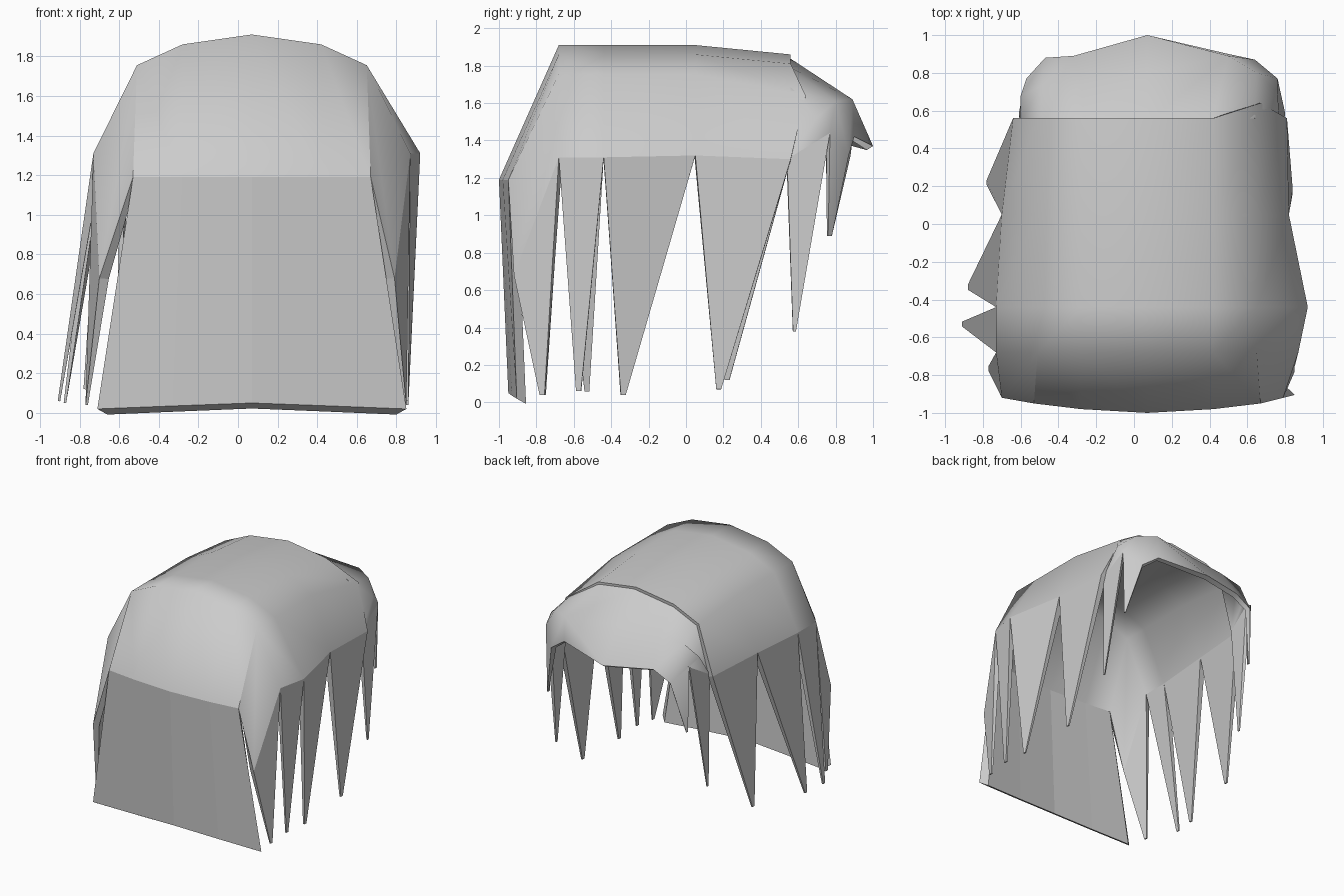
import bpy, bmesh

if "Cube" in bpy.data.objects:
    bpy.data.objects.remove(bpy.data.objects["Cube"])

CX = 0.07  # the hair is built around this x line


def make_part(name, faces, thickness):
    """Mesh from faces given as coordinate lists, welded, thickened inward."""
    bm = bmesh.new()
    for f in faces:
        bm.faces.new([bm.verts.new(p) for p in f])
    bmesh.ops.remove_doubles(bm, verts=bm.verts, dist=0.001)
    bmesh.ops.recalc_face_normals(bm, faces=bm.faces)
    top = max(bm.faces, key=lambda f: f.calc_center_median().z)
    if top.normal.z < 0:
        bmesh.ops.reverse_faces(bm, faces=bm.faces)
    me = bpy.data.meshes.new(name)
    bm.to_mesh(me)
    bm.free()
    ob = bpy.data.objects.new(name, me)
    bpy.context.collection.objects.link(ob)
    # locks get thinner towards their tips, the front panel keeps its thickness
    vg = ob.vertex_groups.new(name="thick")
    for v in me.vertices:
        tip = v.co.z < 0.95 and v.co.y > -0.88
        vg.add([v.index], 0.25 if tip else 1.0, 'REPLACE')
    m = ob.modifiers.new("thickness", 'SOLIDIFY')
    m.thickness = thickness
    m.offset = -1
    m.vertex_group = vg.name
    bpy.context.view_layer.objects.active = ob
    ob.select_set(True)
    bpy.ops.object.modifier_apply(modifier=m.name)
    # slanted underside of the front panel
    for v in ob.data.vertices:
        if v.co.z < 0.1 and -0.902 < v.co.y < -0.83:
            v.co.z -= 0.03
            v.co.x = CX + (v.co.x - CX) * 0.94
    # smooth shell, crisp rims and front corners, flat hanging locks
    bpy.ops.object.shade_smooth_by_angle(angle=1.2)
    for p in ob.data.polygons:
        if p.center.z < 1.1:
            p.use_smooth = False
    for e in ob.data.edges:
        a, b = sorted((ob.data.vertices[i].co for i in e.vertices), key=lambda c: c.z)
        if abs(a.x - CX) > 0.5 and abs(a.z - 1.19) < 0.01 and abs(b.z - 1.755) < 0.01:
            e.use_edge_sharp = True
    ob.select_set(False)
    return ob


def bridge(a, b):
    return [[a[i], a[i + 1], b[i + 1], b[i]] for i in range(len(a) - 1)]


def lock(a, b, tip, w=0.013):
    """Tapering lock of hair from base edge a-b down to a narrow tip."""
    s = 1 if b[1] > a[1] else -1
    x, y, z = tip
    return [a, b, (x, y + w * s, z), (x, y - w * s, z)]


# Crown: arched rings from front to back (y, left x, right x, side z, drop)
def arch(y, xl, xr, zs, d):
    half = [(0.58, 1.755), (0.35, 1.86)]
    left = [(CX - u, y, z - d) for u, z in half]
    right = [(CX + u, y, z - d) for u, z in reversed(half)]
    return [(xl, y, zs)] + left + [(CX, y, 1.91 - d)] + right + [(xr, y, zs)]


rings = [arch(-0.68, -0.73, 0.87, 1.31, 0),
         arch(-0.44, -0.73, 0.92, 1.31, 0),
         arch(0.05, -0.70, 0.82, 1.32, 0),
         arch(0.56, -0.64, 0.81, 1.30, 0.05)]
rings[3][-2] = (0.67, 0.64, 1.64)  # right shoulder sweeps further back
faces = []
for a, b in zip(rings, rings[1:]):
    faces += bridge(a, b)

# Broad front panel hanging from the first ring
panel_mid = [(CX + u, y, 1.19) for u, y in
             [(-0.6, -0.95), (-0.35, -0.98), (0, -1.0), (0.35, -0.98), (0.6, -0.95)]]
panel_low = [(CX + u, y, z) for u, y, z in
             [(-0.78, -0.905, 0.02), (-0.4, -0.93, 0.035), (0, -0.95, 0.05),
              (0.4, -0.93, 0.035), (0.78, -0.905, 0.02)]]
faces += bridge(rings[0][1:-1], panel_mid) + bridge(panel_mid, panel_low)

# Front corners and side locks
tips = {0: [(-0.77, -0.765, 0.04), (-0.91, -0.53, 0.06), (-0.88, -0.335, 0.05), (-0.78, 0.22, 0.12)],
        -1: [(0.85, -0.77, 0.04), (0.86, -0.575, 0.06), (0.86, -0.335, 0.04), (0.84, 0.175, 0.07)]}
for side, mid in ((0, (-0.70, -0.92, 0.68)), (-1, (0.79, -0.92, 0.68))):
    inner = 1 if side == 0 else -2
    faces.append([rings[0][inner], panel_mid[side], mid, rings[0][side]])
    faces.append(lock(mid, rings[0][side], tips[side][0]))
    for i in range(3):
        faces.append(lock(rings[i][side], rings[i + 1][side], tips[side][i + 1]))
make_part("crown_hair", faces, 0.05)

# Back fringe: meets the crown edge and slopes to a central point
row_a = [(-0.60, 0.54, 1.30), (-0.49, 0.54, 1.70), (-0.27, 0.54, 1.80), (CX, 0.54, 1.85),
         (0.41, 0.54, 1.80), (0.64, 0.56, 1.67), (0.77, 0.54, 1.30)]
row_b = [(-0.60, 0.68, 1.50), (-0.49, 0.73, 1.60), (-0.28, 0.74, 1.64), (CX, 0.80, 1.63),
         (0.50, 0.89, 1.62), (0.65, 0.80, 1.61), (0.76, 0.70, 1.52)]
row_c = [(-0.57, 0.77, 1.44), (-0.47, 0.88, 1.32), (-0.32, 0.89, 1.40), (CX, 1.0, 1.37),
         (0.50, 0.90, 1.42), (0.64, 0.87, 1.32), (0.76, 0.77, 1.44)]
lower = bridge(row_b, row_c)
lower[3:4] = [[row_b[3], row_b[4], row_c[3]], [row_b[4], row_c[4], row_c[3]]]
faces = bridge(row_a, row_b) + lower
for k, side, x1, x2 in ((0, 1, -0.61, -0.55), (-1, -2, 0.80, 0.74)):
    faces.append([row_a[k], row_b[k], row_c[k]])
    faces.append(lock(row_a[k], row_c[k], (x1, 0.58, 0.38), 0.008))
    faces.append(lock(row_c[k], row_c[side], (x2, 0.77, 0.89), 0.01))
make_part("back_fringe", faces, 0.04)
